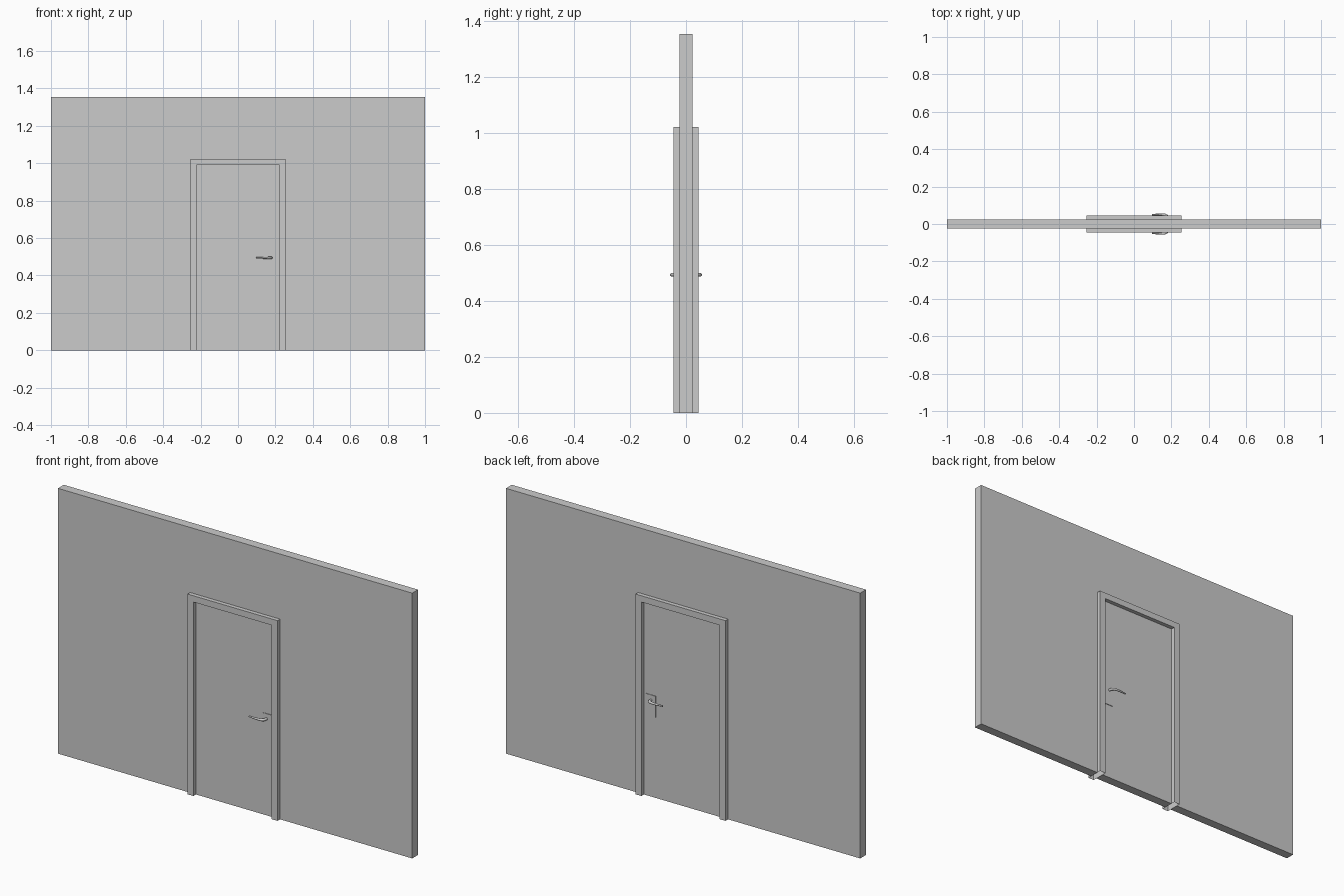
import bpy
import bmesh

if "Cube" in bpy.data.objects:
    bpy.data.objects.remove(bpy.data.objects["Cube"])


def finish(name, bm):
    bmesh.ops.recalc_face_normals(bm, faces=bm.faces)
    mesh = bpy.data.meshes.new(name)
    bm.to_mesh(mesh)
    bm.free()
    obj = bpy.data.objects.new(name, mesh)
    bpy.context.collection.objects.link(obj)
    return obj


def slab(name, outline, y0, y1, open_bottom=False):
    """Extrude an (x, z) outline along y."""
    bm = bmesh.new()
    face = bm.faces.new([bm.verts.new((x, y0, z)) for x, z in outline])
    moved = bmesh.ops.extrude_face_region(bm, geom=[face], use_keep_orig=True)["geom"]
    verts = [v for v in moved if isinstance(v, bmesh.types.BMVert)]
    bmesh.ops.translate(bm, verts=verts, vec=(0, y1 - y0, 0))
    bmesh.ops.recalc_face_normals(bm, faces=bm.faces)
    if open_bottom:
        low = [f for f in bm.faces if all(v.co.z < 1e-5 for v in f.verts)]
        bmesh.ops.delete(bm, geom=low, context="FACES_ONLY")
    return finish(name, bm)


def arch(outer, top, inner, head):
    return [(-outer, 0), (-inner, 0), (-inner, head), (inner, head),
            (inner, 0), (outer, 0), (outer, top), (-outer, top)]


def rect(x0, x1, z0, z1):
    return [(x0, z0), (x1, z0), (x1, z1), (x0, z1)]


WALL_Y, FRAME_Y = 0.0235, 0.0445

# Wall with doorway, door leaf and surrounding frame
slab("wall", arch(1.0, 1.354, 0.254, 1.022), -WALL_Y, WALL_Y)
slab("door_leaf", rect(-0.221, 0.221, 0, 0.99), -WALL_Y, WALL_Y)
slab("door_frame", arch(0.254, 1.022, 0.221, 0.99), -FRAME_Y, FRAME_Y, open_bottom=True)

# Lever path: x, distance from wall centre, radius factor
LEVER = [(0.179, 0.022, 1.0), (0.179, 0.034, 1.0), (0.176, 0.044, 1.0),
         (0.166, 0.050, 1.0), (0.145, 0.052, 0.85), (0.120, 0.051, 0.7),
         (0.097, 0.049, 0.6)]

for side, label in ((-1, "front"), (1, "back")):
    # Handle plate
    slab(f"{label}_handle_plate", rect(0.154, 0.208, 0.41, 0.52),
         side * WALL_Y, side * (WALL_Y + 0.003))
    # Tapered curved lever
    curve = bpy.data.curves.new(f"{label}_handle_lever", "CURVE")
    curve.dimensions = "3D"
    curve.bevel_depth = 0.0065
    curve.bevel_resolution = 3
    curve.use_fill_caps = True
    spline = curve.splines.new("NURBS")
    spline.points.add(len(LEVER) - 1)
    for p, (x, y, r) in zip(spline.points, LEVER):
        p.co = (x, side * y, 0.494, 1)
        p.radius = r
    spline.order_u = 3
    spline.use_endpoint_u = True
    spline.resolution_u = 4
    obj = bpy.data.objects.new(f"{label}_handle_lever", curve)
    bpy.context.collection.objects.link(obj)
